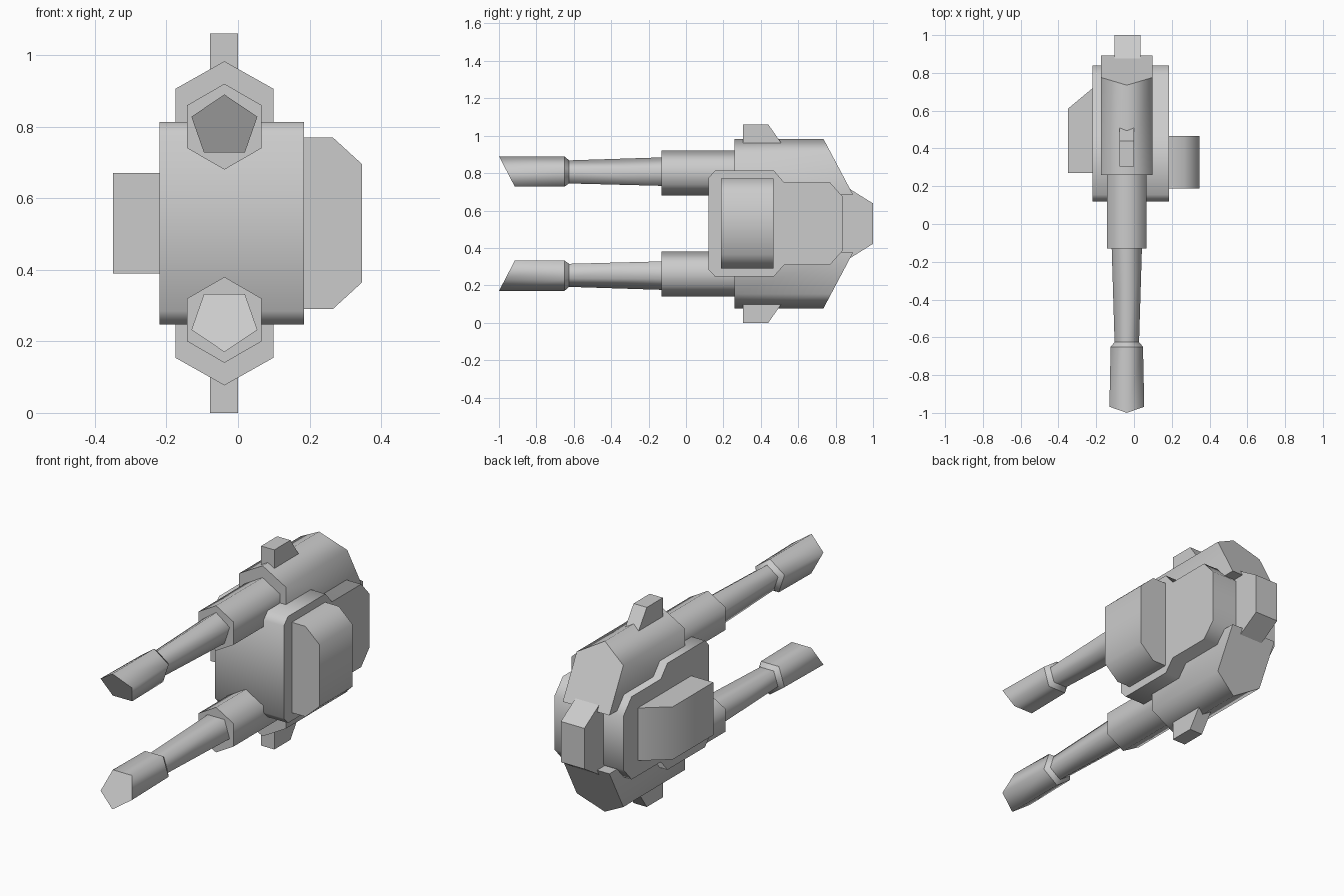
import bpy, bmesh, math
from mathutils import Vector

if "Cube" in bpy.data.objects:
    bpy.data.objects.remove(bpy.data.objects["Cube"])

MID = 0.53     # height of the mirror plane between the two barrels
AXIS = -0.038  # x of the barrels
BORE = 0.27    # barrel axis offset from the mirror plane

metal = bpy.data.materials.new("plain grey")
metal.use_nodes = True
grey = (0.6, 0.6, 0.6, 1)
metal.diffuse_color = grey
metal.node_tree.nodes["Principled BSDF"].inputs["Base Color"].default_value = grey


def loft(name, rings, smooth=True):
    """Skin a row of equal rings; sides are smooth, end caps stay flat."""
    bm = bmesh.new()
    loops = [[bm.verts.new(p) for p in ring] for ring in rings]
    caps = [bm.faces.new(loops[0]), bm.faces.new(loops[-1])]
    n = len(loops[0])
    for a, b in zip(loops, loops[1:]):
        for i in range(n):
            j = (i + 1) % n
            bm.faces.new((a[i], a[j], b[j], b[i])).smooth = smooth
    bmesh.ops.recalc_face_normals(bm, faces=bm.faces)
    for e in bm.edges:
        e.smooth = smooth and e.calc_face_angle(0) < math.radians(80)
    for cap in caps:
        cap.smooth = False
        for e in cap.edges:
            e.smooth = False
    mesh = bpy.data.meshes.new(name)
    bm.to_mesh(mesh)
    bm.free()
    mesh.materials.append(metal)
    obj = bpy.data.objects.new(name, mesh)
    bpy.context.collection.objects.link(obj)
    return obj


def slab(name, yz, x0, x1, smooth=True):
    """Side profile of (y, height from mid plane) pulled across x."""
    return loft(name, [[(x, y, MID + d) for y, d in yz] for x in (x0, x1)], smooth)


def ring(sides, y, r, s, lean=0.0, rx=None):
    """Regular section with its point outward; lean shears y with height."""
    pts = []
    for i in range(sides):
        a = math.tau * i / sides
        d = r * math.cos(a)
        pts.append((AXIS + (rx or r) * math.sin(a), y - lean * d, MID + s * (BORE + d)))
    return pts


def both_ways(half):
    """Complete a half profile by reflecting it below the mid plane."""
    return half + [(y, -d) for y, d in reversed(half)]


# Central body with stepped, chamfered outline
slab("body", both_ways([(0.12, 0.245), (0.155, 0.283), (0.47, 0.283), (0.525, 0.22),
                        (0.77, 0.22), (0.84, 0.142)]), -0.22, 0.185)

# Tapered block at the back
slab("rear_block", both_ways([(0.75, 0.22), (0.82, 0.22), (1.0, 0.108)]), -0.103, 0.035, False)

# Chamfered plate on the left side
plate = both_ways([(0.17, 0.24), (0.265, 0.24), (0.347, 0.165)])
loft("left_plate", [[(x, y, MID + d) for x, d in plate] for y in (0.187, 0.467)])

# Swept pod on the right side
pod = [(-0.2, 0.27), (-0.35, 0.27), (-0.35, 0.61), (-0.2, 0.735)]
loft("right_pod", [[(x, y, MID + d) for x, y in pod] for d in (-0.14, 0.14)])

# Upper and lower barrel sets
for s, side in ((1, "upper"), (-1, "lower")):
    # Ridged housing with a slanted back
    house = [(-0.137, 0.155), (-0.137, 0.376), (0, 0.453), (0.137, 0.376), (0.137, 0.155)]
    front = [(AXIS + x, 0.26, MID + s * d) for x, d in house]
    back = [(AXIS + x, 0.735 + 0.53 * (0.453 - d), MID + s * d) for x, d in house]
    loft(side + "_housing", [front, back])

    # Sight fin
    slab(side + "_fin", [(y, s * d) for y, d in
                         [(0.305, 0.38), (0.305, 0.53), (0.44, 0.53), (0.545, 0.38)]],
         -0.078, 0.0, False)

    # Six-sided sleeve, five-sided tapered shaft, collar and slanted tip
    loft(side + "_sleeve", [ring(6, -0.13, 0.12, s), ring(6, 0.3, 0.12, s)])
    loft(side + "_shaft", [ring(5, -0.63, 0.068, s), ring(5, -0.1, 0.085, s)])
    loft(side + "_collar", [ring(5, -0.65, 0.09, s), ring(5, -0.625, 0.068, s)])
    loft(side + "_tip", [ring(5, -0.953, 0.09, s, 0.52, 0.097), ring(5, -0.65, 0.09, s)])
